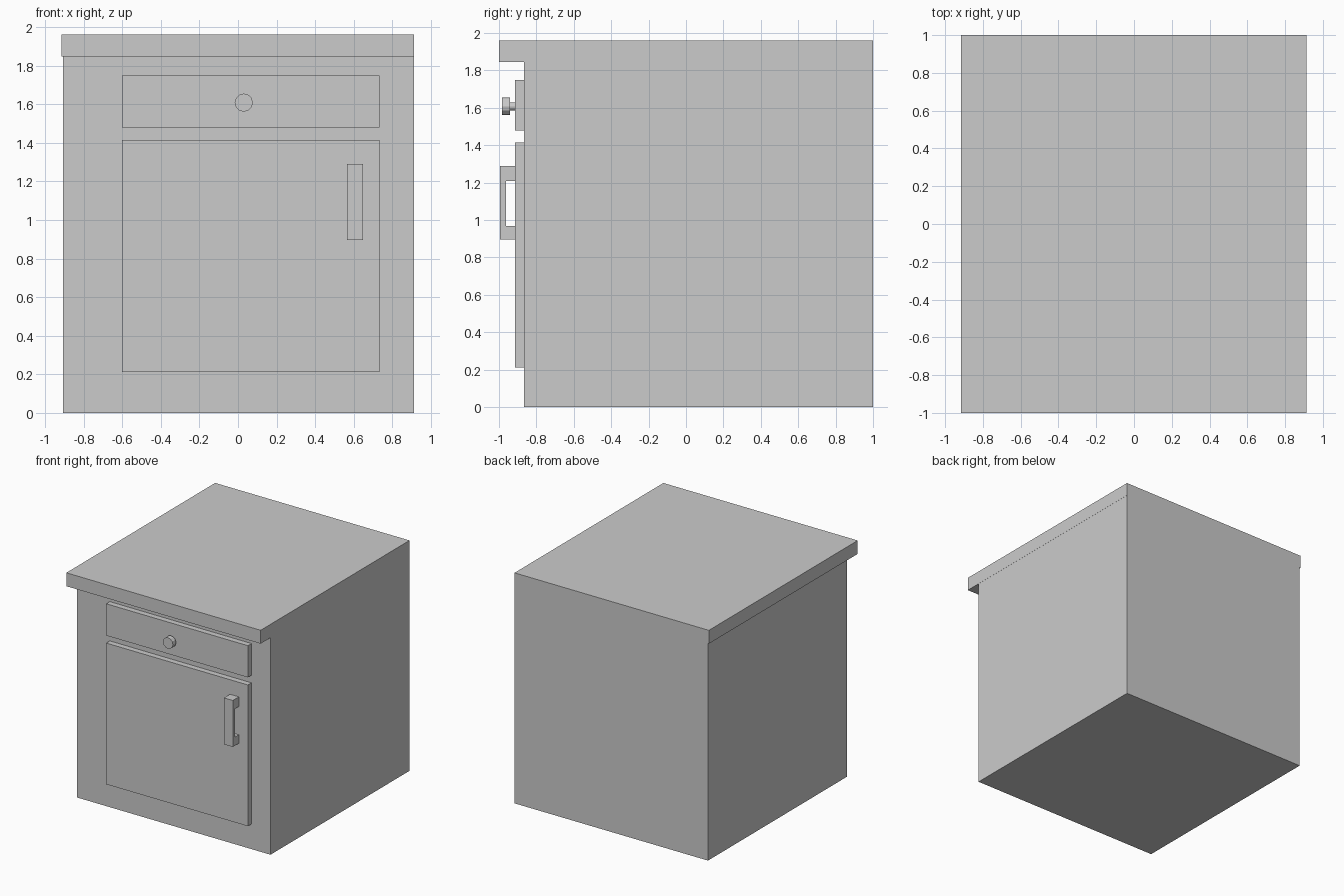
import bpy, bmesh, math

if "Cube" in bpy.data.objects:
    bpy.data.objects.remove(bpy.data.objects["Cube"])


def add_object(name, bm):
    bmesh.ops.recalc_face_normals(bm, faces=bm.faces)
    mesh = bpy.data.meshes.new(name)
    bm.to_mesh(mesh)
    bm.free()
    obj = bpy.data.objects.new(name, mesh)
    bpy.context.collection.objects.link(obj)
    return obj


def box(name, x, y, z):
    """Box from (min, max) ranges on each axis."""
    bm = bmesh.new()
    bmesh.ops.create_cube(bm, size=1)
    for v in bm.verts:
        v.co = [r[0] if c < 0 else r[1] for c, r in zip(v.co, (x, y, z))]
    return add_object(name, bm)


def extrude_yz(name, profile, x0, x1):
    """Side profile of (y, z) points extruded along x."""
    bm = bmesh.new()
    face = bm.faces.new([bm.verts.new((x0, y, z)) for y, z in profile])
    ext = bmesh.ops.extrude_face_region(bm, geom=[face])["geom"]
    for v in ext:
        if isinstance(v, bmesh.types.BMVert):
            v.co.x = x1
    return add_object(name, bm)


def turned_y(name, cx, cz, profile, sides):
    """Closed solid turned around the y axis from (radius, y) points."""
    bm = bmesh.new()
    rings = []
    for r, y in profile:
        rings.append([bm.verts.new((cx + r * math.cos(a), y, cz + r * math.sin(a)))
                      for a in (2 * math.pi * i / sides for i in range(sides))])
    for a, b in zip(rings, rings[1:]):
        for i in range(sides):
            j = (i + 1) % sides
            bm.faces.new((a[i], a[j], b[j], b[i]))
    bm.faces.new(rings[0])
    bm.faces.new(rings[-1])
    return add_object(name, bm)


# Cabinet carcass and the worktop overhanging its front
box("cabinet_body", (-0.907, 0.912), (-0.866, 1.0), (0, 1.846))
box("worktop", (-0.915, 0.913), (-1.0, 1.0), (1.846, 1.96))

# Raised drawer front and door
FRONT = -0.914
for name, z in (("drawer_front", (1.478, 1.748)), ("door", (0.213, 1.414))):
    box(name, (-0.60, 0.733), (FRONT, -0.866), z)

# Bracket-shaped door handle
extrude_yz("door_handle",
           [(FRONT, 1.29), (-0.995, 1.29), (-0.995, 0.895), (FRONT, 0.895),
            (FRONT, 0.968), (-0.963, 0.968), (-0.963, 1.208), (FRONT, 1.208)],
           0.565, 0.648)

# Drawer knob: thin stem with a wider head
turned_y("drawer_knob", 0.03, 1.608,
         [(0.021, FRONT), (0.021, -0.941), (0.047, -0.941), (0.047, -0.984)], 12)
